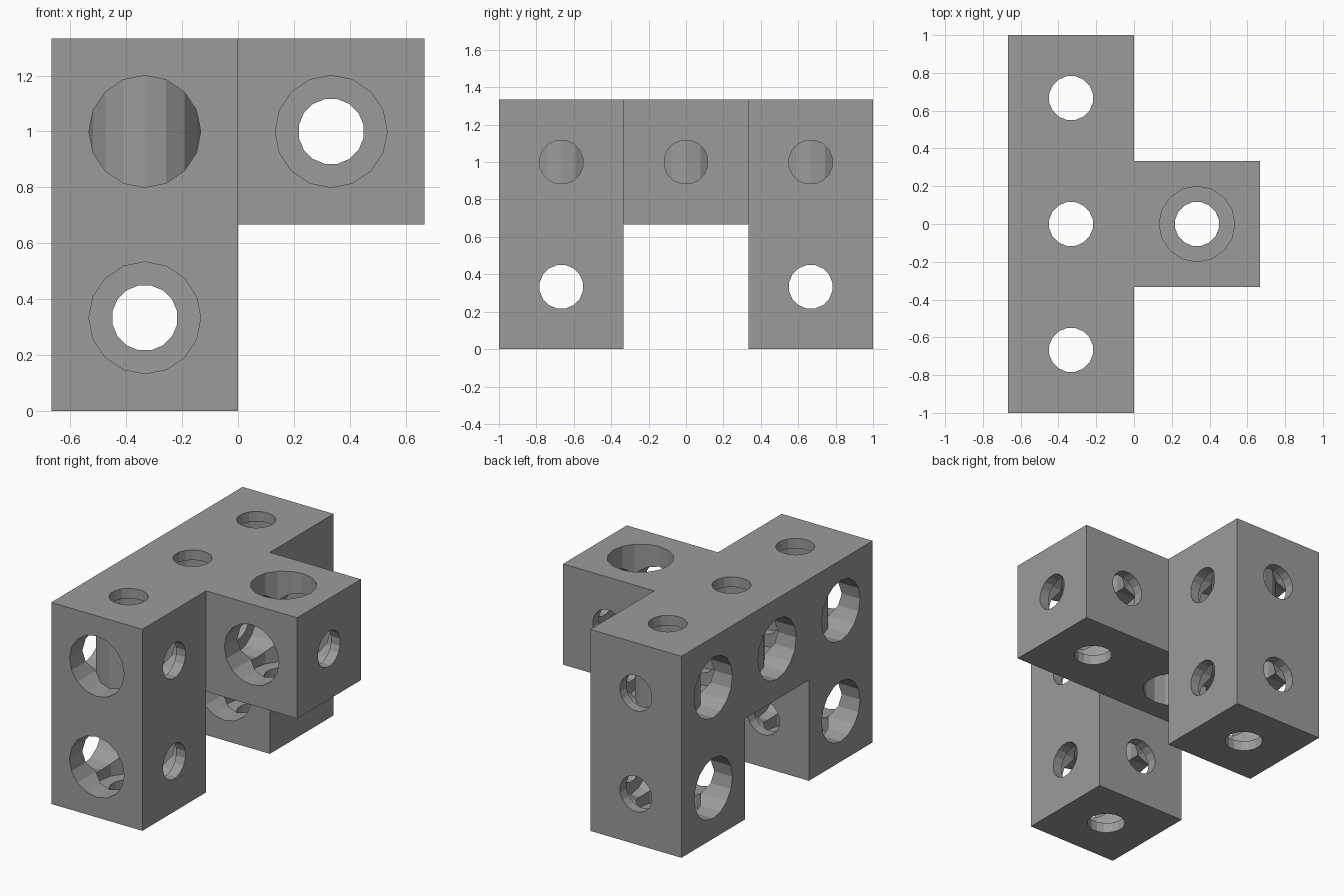
import bpy, bmesh, math
from mathutils import Vector

if "Cube" in bpy.data.objects:
    bpy.data.objects.remove(bpy.data.objects["Cube"])

S = 2 / 3            # block edge length
H = S / 2
WALL = 0.067         # thickness of the wall behind each wide bore
R_WIDE, R_NARROW = 0.2, 0.118
SIDES = 16

grey = bpy.data.materials.new("plain grey")
grey.diffuse_color = (0.33, 0.33, 0.33, 1)
grey.use_nodes = True
grey.node_tree.nodes["Principled BSDF"].inputs["Base Color"].default_value = grey.diffuse_color


def bore_cutter(name, mouth):
    """Stepped round cutter: wide from the mouth side, narrow through the far wall."""
    rot = Vector(mouth).to_track_quat('Z', 'Y').to_matrix()
    profile = [(H + 0.1, R_WIDE, 0), (-(H - WALL), R_WIDE, 0),
               (-(H - WALL), R_NARROW, 0.5), (-H - 0.1, R_NARROW, 0.5)]
    bm = bmesh.new()
    rings = []
    for z, r, off in profile:
        ring = []
        for i in range(SIDES):
            a = 2 * math.pi * (i + off) / SIDES
            ring.append(bm.verts.new(rot @ Vector((r * math.cos(a), r * math.sin(a), z))))
        rings.append(ring)
    for lo, hi in zip(rings, rings[1:]):
        for i in range(SIDES):
            j = (i + 1) % SIDES
            bm.faces.new((lo[i], lo[j], hi[j], hi[i]))
    bm.faces.new(rings[0])
    bm.faces.new(rings[-1])
    bmesh.ops.recalc_face_normals(bm, faces=bm.faces)
    me = bpy.data.meshes.new(name)
    bm.to_mesh(me)
    bm.free()
    ob = bpy.data.objects.new(name, me)
    bpy.context.collection.objects.link(ob)
    ob.hide_render = True
    return ob


def block_mesh(name, z_mouth):
    """Hollow cube bored along all three axes."""
    bm = bmesh.new()
    bmesh.ops.create_cube(bm, size=S)
    me = bpy.data.meshes.new(name + "_blank")
    bm.to_mesh(me)
    bm.free()
    me.materials.append(grey)
    blank = bpy.data.objects.new(name + "_blank", me)
    bpy.context.collection.objects.link(blank)
    cutters = [bore_cutter("bore_cutter", m)
               for m in ((-1, 0, 0), (0, -1, 0), (0, 0, z_mouth))]
    for c in cutters:
        mod = blank.modifiers.new("bore", 'BOOLEAN')
        mod.operation = 'DIFFERENCE'
        mod.solver = 'EXACT'
        mod.object = c
    bpy.context.view_layer.update()
    deps = bpy.context.evaluated_depsgraph_get()
    result = bpy.data.meshes.new_from_object(blank.evaluated_get(deps))
    result.name = name
    result.materials.clear()
    result.materials.append(grey)
    for p in result.polygons:
        p.material_index = 0
        p.use_smooth = False
    for ob in cutters + [blank]:
        bpy.data.objects.remove(ob)
    return result


wide_below = block_mesh("block_wide_below", -1)
wide_above = block_mesh("block_wide_above", 1)

# Three beam blocks, two legs and one projecting block
blocks = [("beam_front", wide_below, (-H, -S, S + H)),
          ("beam_middle", wide_below, (-H, 0, S + H)),
          ("beam_back", wide_below, (-H, S, S + H)),
          ("leg_front", wide_above, (-H, -S, H)),
          ("leg_back", wide_above, (-H, S, H)),
          ("side_block", wide_above, (H, 0, S + H))]
for name, mesh, loc in blocks:
    ob = bpy.data.objects.new(name, mesh)
    ob.location = loc
    bpy.context.collection.objects.link(ob)
